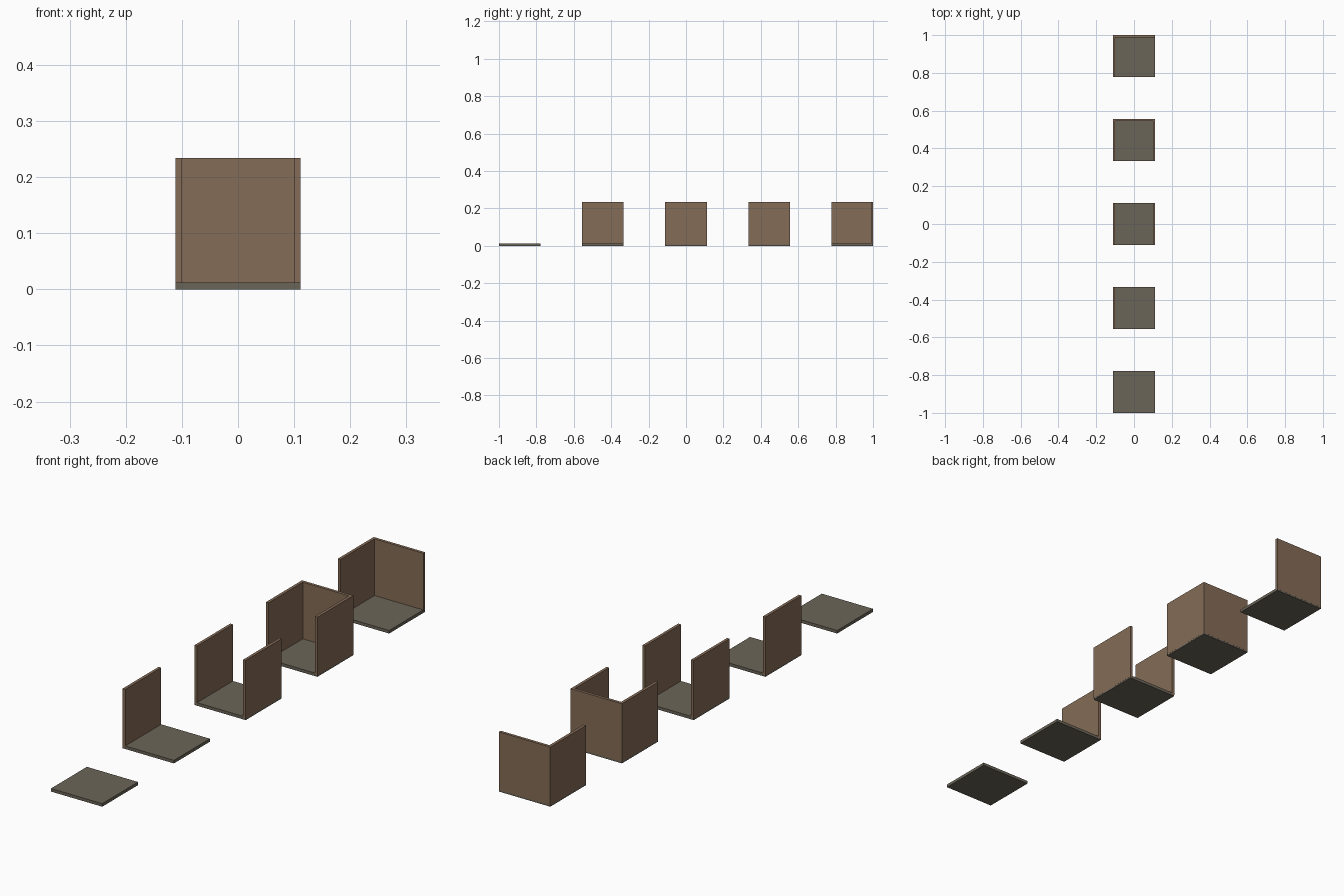
import bpy

if "Cube" in bpy.data.objects:
    bpy.data.objects.remove(bpy.data.objects["Cube"])

SIZE = 0.2222    # tile width
FLOOR = 0.012    # floor slab thickness
WALL = 0.0112    # wall thickness
TOP = 0.234      # top of the walls
BASE = 0.006     # walls start halfway down the slab
LIP = 0.0003     # walls stand just proud of the slab edge


def material(name, rgb):
    m = bpy.data.materials.new(name)
    m.diffuse_color = (*rgb, 1.0)
    m.use_nodes = True
    m.node_tree.nodes["Principled BSDF"].inputs["Base Color"].default_value = m.diffuse_color
    return m


floor_mat = material("grey_stone", (0.147, 0.130, 0.098))
wall_mat = material("brown_wall", (0.235, 0.150, 0.095))


def box(name, lo, hi, mat):
    bpy.ops.mesh.primitive_cube_add(
        size=1, location=[(a + b) / 2 for a, b in zip(lo, hi)])
    ob = bpy.context.object
    ob.name = name
    ob.scale = [b - a for a, b in zip(lo, hi)]
    bpy.ops.object.transform_apply(location=False, rotation=False, scale=True)
    ob.data.materials.append(mat)


# Five tiles in a row, from bare floor to walled room and corner
tiles = [
    ("open", ()),
    ("single_wall", ("left",)),
    ("corridor", ("left", "right")),
    ("dead_end", ("left", "right", "back")),
    ("corner", ("left", "back")),
]
h = SIZE / 2
o = h + LIP
for i, (tile, walls) in enumerate(tiles):
    y = (i - 2) * 2 * SIZE - (i - 2) * 0.0001
    # Floor slab
    box(tile + "_floor", (-h, y - h, 0), (h, y + h, FLOOR), floor_mat)
    # Side walls stop at the back wall where there is one
    end = y + h - WALL if "back" in walls else y + o
    if "left" in walls:
        box(tile + "_left_wall", (-o, y - o, BASE), (-h + WALL, end, TOP), wall_mat)
    if "right" in walls:
        box(tile + "_right_wall", (h - WALL, y - o, BASE), (o, end, TOP), wall_mat)
    if "back" in walls:
        box(tile + "_back_wall", (-o, y + h - WALL, BASE), (o, y + o, TOP), wall_mat)
